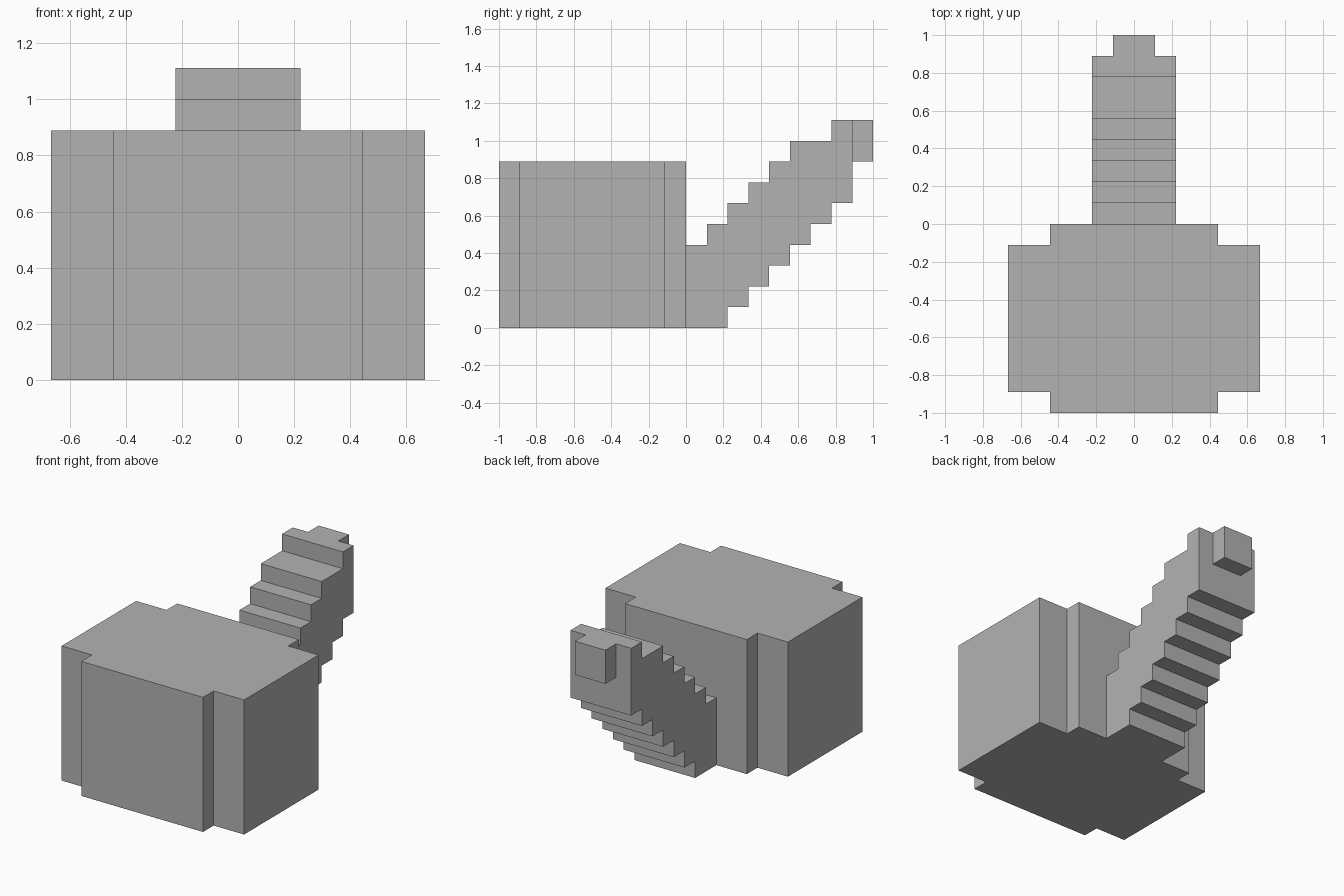
import bpy
import bmesh

cube = bpy.data.objects.get("Cube")
if cube:
    bpy.data.objects.remove(cube, do_unlink=True)

U = 1 / 9  # one block

grey = bpy.data.materials.new("plain grey")
grey.use_nodes = True
colour = (0.45, 0.45, 0.45, 1)
grey.diffuse_color = colour
grey.node_tree.nodes["Principled BSDF"].inputs["Base Color"].default_value = colour


def prism(name, outline, direction):
    """Extrude a closed outline, given in blocks, along a direction."""
    bm = bmesh.new()
    face = bm.faces.new([bm.verts.new([c * U for c in p]) for p in outline])
    top = bmesh.ops.extrude_face_region(bm, geom=[face])["geom"]
    verts = [g for g in top if isinstance(g, bmesh.types.BMVert)]
    bmesh.ops.translate(bm, verts=verts, vec=[c * U for c in direction])
    bmesh.ops.recalc_face_normals(bm, faces=bm.faces)
    mesh = bpy.data.meshes.new(name)
    bm.to_mesh(mesh)
    bm.free()
    mesh.materials.append(grey)
    obj = bpy.data.objects.new(name, mesh)
    bpy.context.collection.objects.link(obj)
    return obj


# Body: a block with notched vertical corners
half = [(4, -9), (4, -8), (6, -8), (6, -1), (4, -1), (4, 0)]
plan = half + [(-x, y) for x, y in reversed(half)]
prism("body", [(x, y, 0) for x, y in plan], (0, 0, 8))

# Tail: stepped profile rising to the back
upper = [4, 5, 6, 7, 8, 9, 9, 10]
lower = [0, 0, 1, 2, 3, 4, 5, 6]


def steps(heights):
    points = []
    for y, z in enumerate(heights):
        if points and points[-1][1] == z:
            points.pop()
        else:
            points.append((y, z))
        points.append((y + 1, z))
    return points


profile = steps(lower) + steps(upper)[::-1]
prism("tail", [(-2, y, z) for y, z in profile], (4, 0, 0))

# Tail tip: small block on the back end
tip = [(8, 8), (9, 8), (9, 10), (8, 10)]
prism("tail_tip", [(-1, y, z) for y, z in tip], (2, 0, 0))
